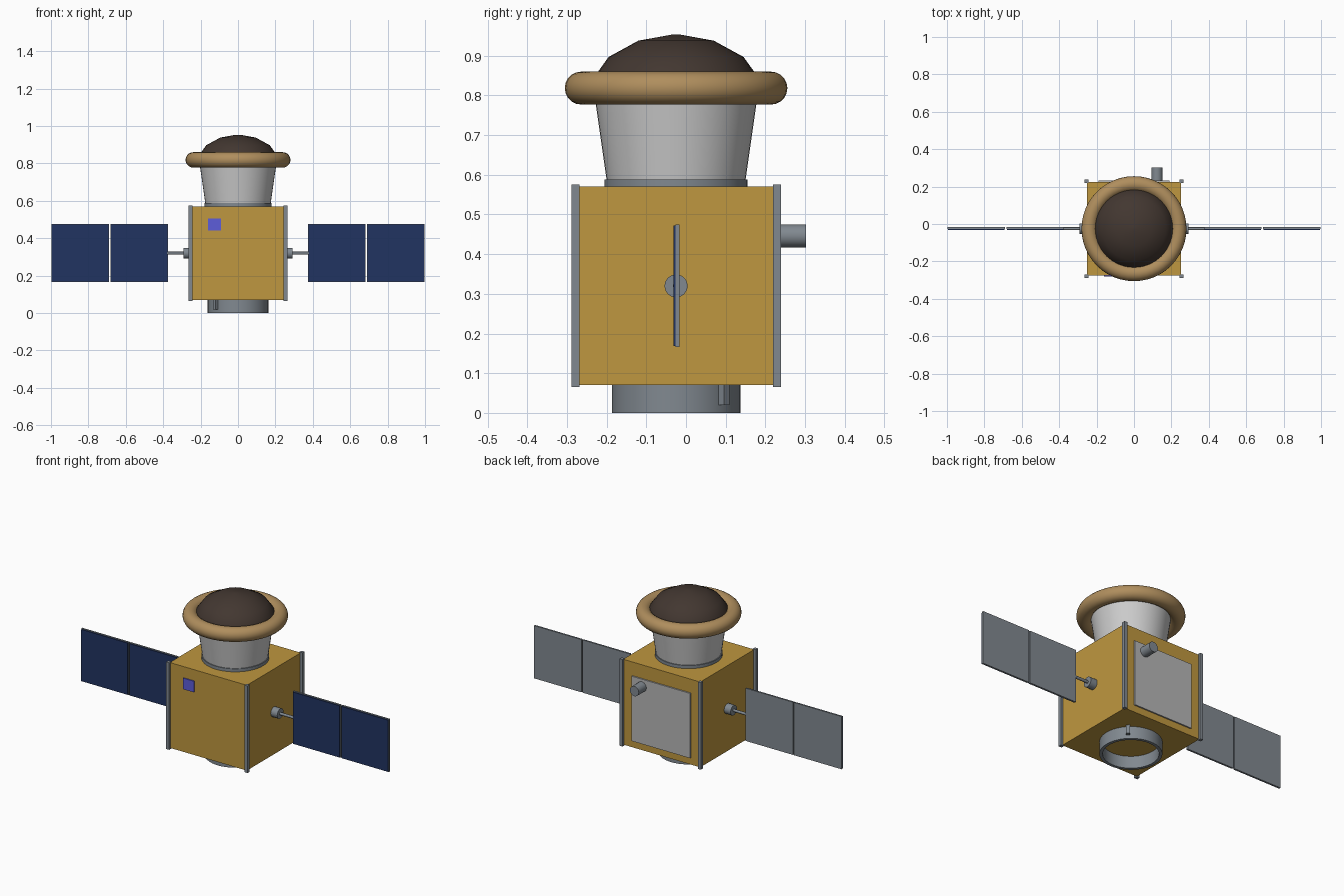
import bpy, bmesh, math
from mathutils import Matrix

if "Cube" in bpy.data.objects:
    bpy.data.objects.remove(bpy.data.objects["Cube"])

CY = -0.025  # y of the spacecraft axis


def mat(name, r, g, b):
    m = bpy.data.materials.new(name)
    m.diffuse_color = (r, g, b, 1)
    m.use_nodes = True
    m.node_tree.nodes["Principled BSDF"].inputs["Base Color"].default_value = m.diffuse_color
    return m


gold = mat("gold_foil", 0.52, 0.31, 0.05)
tan = mat("tan_fabric", 0.43, 0.27, 0.11)
brown = mat("dark_brown", 0.055, 0.038, 0.03)
navy = mat("solar_blue", 0.015, 0.033, 0.12)
violet = mat("patch_blue", 0.11, 0.11, 0.70)
white = mat("light_grey", 0.57, 0.57, 0.59)
pale = mat("radiator_grey", 0.47, 0.47, 0.47)
steel = mat("steel_grey", 0.22, 0.25, 0.28)


def finish(name, bm, material, smooth=False):
    bmesh.ops.recalc_face_normals(bm, faces=bm.faces)
    me = bpy.data.meshes.new(name)
    bm.to_mesh(me)
    bm.free()
    ob = bpy.data.objects.new(name, me)
    bpy.context.collection.objects.link(ob)
    me.materials.append(material)
    if smooth:
        bpy.ops.object.select_all(action='DESELECT')
        ob.select_set(True)
        bpy.context.view_layer.objects.active = ob
        bpy.ops.object.shade_smooth_by_angle(angle=math.radians(35))
    return ob


def box(name, x, y, z, material, turn=0):
    """Box from (min, max) ranges, optionally turned about its own z axis."""
    bm = bmesh.new()
    size = [b - a for a, b in (x, y, z)]
    mid = [(a + b) / 2 for a, b in (x, y, z)]
    m = Matrix.Translation(mid) @ Matrix.Rotation(turn, 4, 'Z') @ Matrix.Diagonal((*size, 1))
    bmesh.ops.create_cube(bm, size=1, matrix=m)
    return finish(name, bm, material)


def rod(name, start, axis, length, radius, material, seg=24):
    bm = bmesh.new()
    rot = {'X': Matrix.Rotation(math.pi / 2, 4, 'Y'),
           'Y': Matrix.Rotation(-math.pi / 2, 4, 'X')}[axis]
    m = Matrix.Translation(start) @ rot @ Matrix.Translation((0, 0, length / 2))
    bmesh.ops.create_cone(bm, cap_ends=True, segments=seg, radius1=radius,
                          radius2=radius, depth=length, matrix=m)
    return finish(name, bm, material, True)


def lathe(name, profile, material, closed=False, seg=48):
    """Spin (radius, z) points about the axis; open profiles get end caps."""
    bm = bmesh.new()
    rings = [[bm.verts.new((r * math.cos(2 * math.pi * i / seg),
                            CY + r * math.sin(2 * math.pi * i / seg), z))
              for i in range(seg)] for r, z in profile]
    pairs = list(zip(rings, rings[1:]))
    if closed:
        pairs.append((rings[-1], rings[0]))
    else:
        bm.faces.new(rings[0])
        bm.faces.new(rings[-1])
    for a, b in pairs:
        for i in range(seg):
            j = (i + 1) % seg
            bm.faces.new((a[i], a[j], b[j], b[i]))
    return finish(name, bm, material, True)


# Body with corner rails
box("body", (-0.25, 0.25), (CY - 0.25, CY + 0.25), (0.07, 0.57), gold)
for sx in (-1, 1):
    for sy in (-1, 1):
        x, y = 0.254 * sx, CY + 0.254 * sy
        box("corner_rail", (x - 0.01, x + 0.01), (y - 0.01, y + 0.01), (0.065, 0.575), steel)

# Launch adapter ring and its two brackets
lathe("adapter_ring", [(0.162, 0), (0.162, 0.07), (0.145, 0.07), (0.145, 0)], steel, closed=True)
for s in (-1, 1):
    x, y = 0.117 * s, CY + 0.117 * s
    box("adapter_bracket", (x - 0.015, x + 0.015), (y - 0.01, y + 0.01),
        (0.02, 0.07), steel, math.pi / 4)

# Neck, inflated ring and dome
lathe("neck_collar", [(0.18, 0.57), (0.18, 0.588)], steel)
lathe("neck_cone", [(0.174, 0.58), (0.207, 0.81)], white)
lathe("inflated_ring", [(0.239 + 0.0415 * math.cos(2 * math.pi * i / 20),
                         0.8185 + 0.0415 * math.sin(2 * math.pi * i / 20))
                        for i in range(20)], tan, closed=True)
lathe("dome", [(0.214, 0.81), (0.211, 0.84), (0.17, 0.897), (0.095, 0.938), (0.012, 0.953)],
      brown, seg=32)

# Solar wings
for s in (-1, 1):
    rod("wing_hub", (0.25 if s > 0 else -0.292, CY, 0.32), 'X', 0.042, 0.029, steel)
    rod("wing_yoke", (0.285 if s > 0 else -0.38, CY, 0.32), 'X', 0.095, 0.008, steel, 12)
    for x0, x1 in ((0.375, 0.683), (0.69, 0.998)):
        a, b = sorted((s * x0, s * x1))
        box("panel_back", (a, b), (CY - 0.001, CY + 0.008), (0.166, 0.475), steel)
        box("panel_cells", (a + 0.003, b - 0.003), (CY - 0.007, CY - 0.001), (0.169, 0.472), navy)

# Front patch, back radiator and sensor tube
box("front_patch", (-0.16, -0.09), (CY - 0.256, CY - 0.249), (0.44, 0.505), violet)
box("radiator", (-0.19, 0.19), (CY + 0.249, CY + 0.258), (0.11, 0.49), pale)
rod("sensor_tube", (0.123, CY + 0.24, 0.446), 'Y', 0.088, 0.029, steel)
